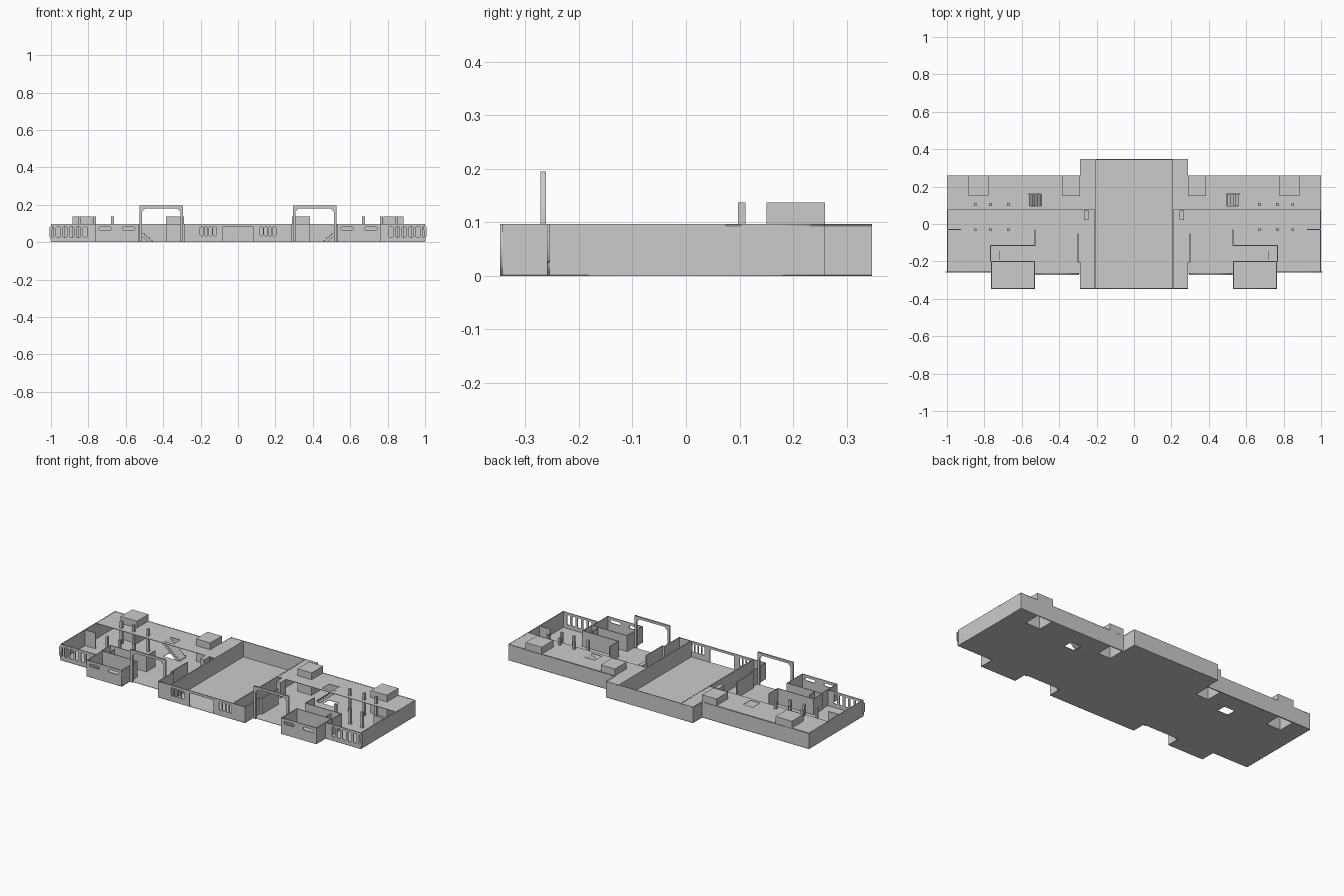
import bpy, bmesh, math
from mathutils import Matrix

if "Cube" in bpy.data.objects:
    bpy.data.objects.remove(bpy.data.objects["Cube"])

H, T = 0.097, 0.005          # wall height, wall thickness
F, B, YW = -0.348, 0.348, 0.26


def finish(name, me, mirror=True):
    ob = bpy.data.objects.new(name, me)
    bpy.context.collection.objects.link(ob)
    if mirror:
        m = ob.modifiers.new("mirror", 'MIRROR')
        m.use_mirror_merge = False
    return ob


def boxes(name, items, mirror=True):
    """items: (x0, x1, y0, y1, z0, z1)"""
    bm = bmesh.new()
    for x0, x1, y0, y1, z0, z1 in items:
        mat = Matrix.Translation(((x0 + x1) / 2, (y0 + y1) / 2, (z0 + z1) / 2)) @ \
            Matrix.Diagonal((x1 - x0, y1 - y0, z1 - z0, 1))
        bmesh.ops.create_cube(bm, size=1, matrix=mat)
    me = bpy.data.meshes.new(name)
    bm.to_mesh(me)
    bm.free()
    return finish(name, me, mirror)


def panel(name, loops, depth, at, upright=True, mirror=True):
    """Outline plus hole loops, filled and extruded; at = y (upright) or z (flat)"""
    cu = bpy.data.curves.new(name, 'CURVE')
    cu.dimensions, cu.fill_mode, cu.extrude = '2D', 'BOTH', depth / 2
    for loop in loops:
        s = cu.splines.new('POLY')
        s.points.add(len(loop) - 1)
        for p, (a, b) in zip(s.points, loop):
            p.co = (a, b, 0, 1)
        s.use_cyclic_u = True
    tmp = bpy.data.objects.new(name, cu)
    bpy.context.collection.objects.link(tmp)
    bpy.context.view_layer.update()
    me = bpy.data.meshes.new_from_object(tmp.evaluated_get(bpy.context.evaluated_depsgraph_get()))
    bpy.data.objects.remove(tmp)
    if upright:
        me.transform(Matrix.Translation((0, at, 0)) @ Matrix.Rotation(math.pi / 2, 4, 'X'))
    else:
        me.transform(Matrix.Translation((0, 0, at)))
    return finish(name, me, mirror)


def rect(x0, x1, z0, z1):
    return [(x0, z0), (x1, z0), (x1, z1), (x0, z1)]


def window(x0, x1, z0, z1, c=0.005):
    return [(x0 + c, z0), (x1 - c, z0), (x1, z0 + c), (x1, z1 - c),
            (x1 - c, z1), (x0 + c, z1), (x0, z1 - c), (x0, z0 + c)]


# Floor plate with stairwell openings
half = [(0.29, F), (0.29, -0.265), (0.53, -0.265), (0.53, F), (0.765, F), (0.765, -YW),
        (1, -YW), (1, YW), (0.29, YW), (0.29, B)]
outline = half + [(-x, y) for x, y in reversed(half)]
holes = []
for s in (-1, 1):
    for x0, x1, y0, y1 in ((0.297, 0.38, 0.158, 0.255), (0.782, 0.882, 0.158, 0.255),
                           (0.495, 0.565, 0.1, 0.155)):
        holes.append(rect(s * x0, s * x1, y0, y1))
panel("floor", [outline] + holes, 0.002, 0.001, False, False)

# Upper deck along the back of each wing
deck = [(0.21, 0.075), (1, 0.075), (1, YW), (0.29, YW), (0.29, B), (0.21, B)]
panel("back_deck", [deck, rect(0.495, 0.568, 0.095, 0.16), rect(0.297, 0.38, 0.158, 0.255),
                    rect(0.782, 0.882, 0.158, 0.255)], 0.003, 0.0945, False)

# Hall front wall with doorway and windows
front = [(-0.29, 0), (-0.08, 0), (-0.08, 0.083), (0.08, 0.083), (0.08, 0), (0.29, 0), (0.29, H), (-0.29, H)]
wins = [window(s * (0.125 + i * 0.023) - 0.008, s * (0.125 + i * 0.023) + 0.008, 0.033, 0.083)
        for s in (-1, 1) for i in range(4)]
panel("hall_front_wall", [front] + wins, T, F + T / 2, True, False)

# Wing front wall with six tall windows
panel("wing_front_wall", [rect(0.765, 1, 0, H)] +
      [window(0.806 + i * 0.036, 0.828 + i * 0.036, 0.025, 0.084) for i in range(6)],
      T, -YW + T / 2)

# Projecting front bay with two slot windows
panel("bay_front_wall", [rect(0.53, 0.765, 0, H), window(0.55, 0.618, 0.064, 0.081),
                         window(0.677, 0.745, 0.064, 0.081)], T, F + T / 2)

# Outer shell walls
boxes("outer_walls", [
    (1 - T, 1, -YW, YW, 0, H),
    (0.29, 1, YW - T, YW, 0, H),
    (0.29 - T, 0.29, YW, B, 0, H),
    (0.29 - T, 0.29, F, -0.205, 0, H),
    (0.53, 0.53 + T, F, -0.2, 0, H),
    (0.765 - T, 0.765, F, -0.2, 0, H)])
boxes("back_wall", [(-0.29, 0.29, B - T, B, 0, H)], False)

# Interior partitions
boxes("hall_side_walls", [(0.205, 0.212, F, B, 0, H)])
boxes("partitions", [
    (0.527, 0.532, -0.115, -0.03, 0, H),
    (0.527, 0.77, -0.118, -0.113, 0, H),
    (0.765, 0.77, -0.2, -0.115, 0, H),
    (0.53, 0.77, -0.203, -0.198, 0, H),
    (0.718, 0.723, -0.19, -0.145, 0, H),
    (0.298, 0.303, -0.205, -0.05, 0, H),
    (0.285, 0.303, -0.207, -0.202, 0, H),
    (0.925, 1, -0.033, -0.028, 0, H),
    (0.242, 0.268, 0.022, 0.073, 0, H)])

# Columns: front row to wall height, back row through the deck
boxes("columns", [(x - 0.007, x + 0.007, y - 0.007, y + 0.007, 0, h)
                  for x in (0.671, 0.767, 0.848) for y, h in ((-0.03, H), (0.104, 0.137))])

# Stairwell housings rising above the deck, open underneath
for name, x0, x1 in (("inner_stairwell", 0.29, 0.385), ("outer_stairwell", 0.778, 0.886)):
    y0, y1, top = 0.15, YW, 0.137
    boxes(name, [(x0, x0 + T, y0, y1, 0, top), (x1 - T, x1, y0, y1, 0, top),
                 (x0, x1, y0, y0 + T, 0, top), (x0, x1, y1 - T, y1, 0, top),
                 (x0, x1, y0, y1, top - 0.003, top)])

# Stairs from floor to deck
n, xs, xe = 8, 0.457, 0.572
run, rise = (xe - xs) / n, 0.096 / n
steps = [(xs, 0)]
for i in range(n):
    steps += [(xs + i * run, (i + 1) * rise), (xs + (i + 1) * run, (i + 1) * rise)]
steps += [(xe, 0.08), (xs + 0.02, 0)]
panel("stairs", [steps], 0.062, 0.127)

# Entrance arch with chamfered inner corners
a0, a1, t, z1 = 0.293, 0.527, 0.014, 0.195
arch = [(a0, 0), (a0, z1), (a1, z1), (a1, 0), (a1 - t, 0), (a1 - t, z1 - 0.032),
        (a1 - t - 0.018, z1 - t), (a0 + t + 0.018, z1 - t), (a0 + t, z1 - 0.032), (a0 + t, 0)]
panel("entrance_arch", [arch], 0.01, -0.267)
